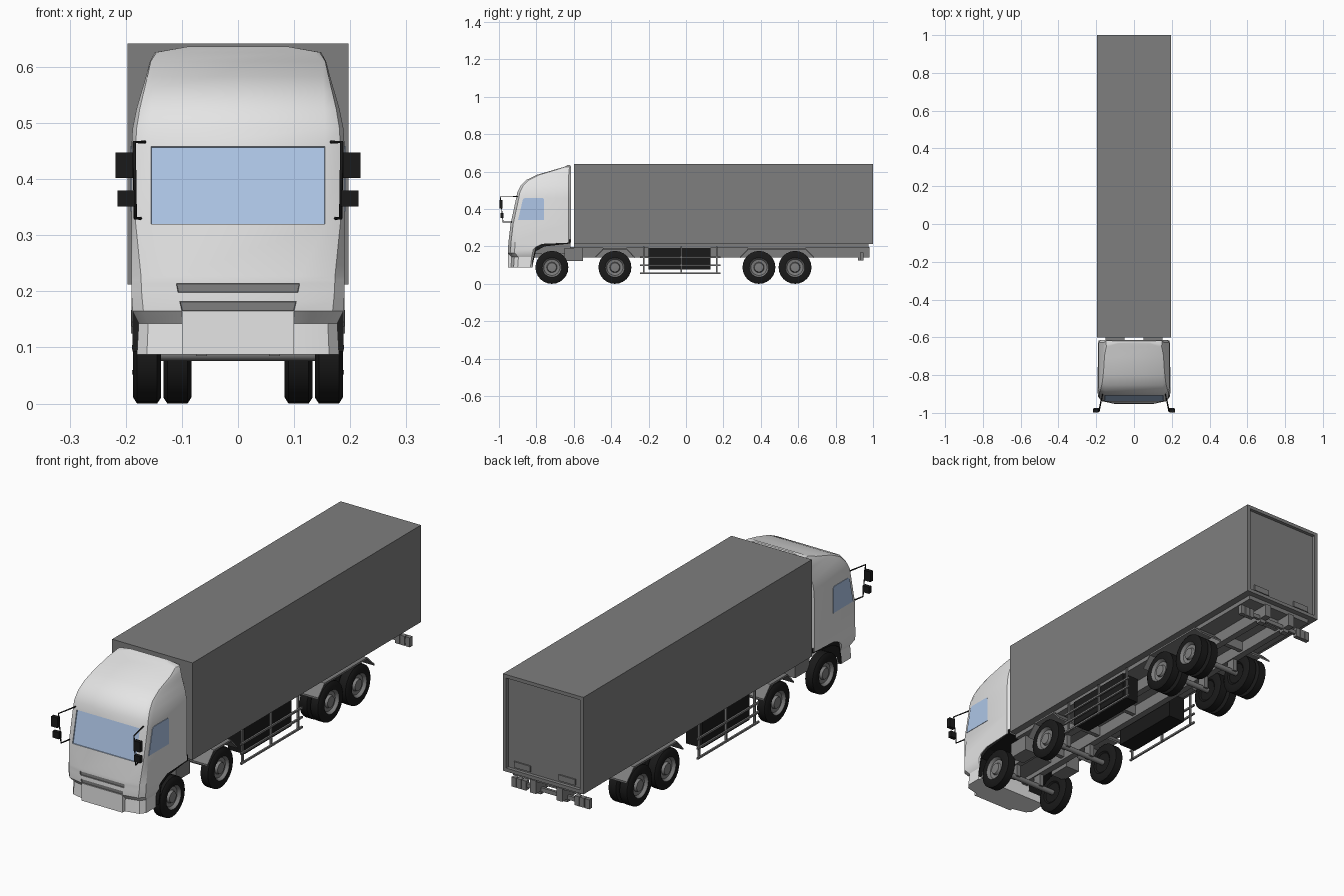
import bpy, bmesh, math
from mathutils import Vector

cube = bpy.data.objects.get("Cube")
if cube:
    bpy.data.objects.remove(cube)


def material(name, r, g, b):
    m = bpy.data.materials.new(name)
    m.use_nodes = True
    m.diffuse_color = (r, g, b, 1)
    bsdf = next(n for n in m.node_tree.nodes if n.type == 'BSDF_PRINCIPLED')
    bsdf.inputs["Base Color"].default_value = (r, g, b, 1)
    return m


PAINT = material("pale cab paint", .78, .78, .78)
GREY = material("trailer grey", .21, .21, .21)
BLACK = material("black rubber", .01, .01, .01)
GLASS = material("blue glass", .45, .6, .85)


def finish(name, bm, mats, mirror=False, smooth=0):
    me = bpy.data.meshes.new(name)
    bm.to_mesh(me)
    bm.free()
    ob = bpy.data.objects.new(name, me)
    bpy.context.collection.objects.link(ob)
    for m in mats:
        me.materials.append(m)
    if mirror:
        ob.modifiers.new("Mirror", 'MIRROR')
    if smooth:
        bpy.ops.object.select_all(action='DESELECT')
        ob.select_set(True)
        bpy.context.view_layer.objects.active = ob
        bpy.ops.object.shade_smooth_by_angle(angle=math.radians(smooth))
    return ob


def loft(rings, mat_rule=lambda i: 0):
    """Skin a list of equal closed rings and cap both ends."""
    bm = bmesh.new()
    rows = [[bm.verts.new(p) for p in ring] for ring in rings]
    n = len(rows[0])
    for i, (a, b) in enumerate(zip(rows, rows[1:])):
        for j in range(n):
            k = (j + 1) % n
            bm.faces.new((a[j], a[k], b[k], b[j])).material_index = mat_rule(i)
    bm.faces.new(rows[0]).material_index = mat_rule(0)
    bm.faces.new(rows[-1]).material_index = mat_rule(len(rows) - 2)
    bmesh.ops.recalc_face_normals(bm, faces=bm.faces)
    return bm


def box_mesh(x, y, z):
    return loft([[(x[0], v, z[0]), (x[1], v, z[0]), (x[1], v, z[1]), (x[0], v, z[1])] for v in y])


def box(name, x, y, z, mat, mirror=False):
    return finish(name, box_mesh(x, y, z), [mat], mirror)


def strip(name, x, path, t, mat):
    """Bent plate following a y-z path, on both sides."""
    rings = [[(x[0], y, z), (x[1], y, z), (x[1], y, z - t), (x[0], y, z - t)] for y, z in path]
    return finish(name, loft(rings), [mat], True)


# Cargo box with a recessed rear door
bm = box_mesh((-.197, .197), (-.6, 1), (.212, .642))
rear = [f for f in bm.faces if f.normal.y > .9]
bmesh.ops.inset_individual(bm, faces=rear, thickness=.022)
bmesh.ops.inset_individual(bm, faces=rear, thickness=.001, depth=-.014)
finish("cargo_box", bm, [GREY])
box("door_step", (.07, .15), (.98, .992), (.236, .262), GREY, True)

# Cab body: z, front y, back y, flat front half width, half width
layers = [
    (.087, -.936, -.82, .10, .18), (.143, -.932, -.813, .10, .177),
    (.165, -.952, -.808, .10, .188), (.182, -.952, -.806, .104, .189),
    (.198, -.951, -.79, .107, .19), (.214, -.95, -.755, .11, .19),
    (.22, -.95, -.615, .111, .19), (.227, -.949, -.615, .112, .19),
    (.32, -.938, -.615, .155, .19), (.458, -.908, -.615, .155, .19),
    (.49, -.902, -.615, .155, .188), (.525, -.884, -.615, .154, .181),
    (.556, -.853, -.615, .153, .172), (.583, -.797, -.615, .152, .164),
    (.61, -.705, -.615, .15, .157), (.626, -.65, -.616, .135, .148),
    (.636, -.632, -.62, .085, .09),
]
rings = []
for z, yf, yb, fw, w in layers:
    c = min(1, (yb - yf) / .1)
    half = [(fw, yf), (fw + .78 * (w - fw), yf + .014 * c), (w, yf + .036 * c),
            (w, yb - .012 * c), (w - .01 * c, yb)]
    rings.append([(x, y, z) for x, y in half] + [(-x, y, z) for x, y in reversed(half)])
bm = loft(rings)


def front_panels(lo, hi):
    return [f for f in bm.faces if f.normal.y < -.8 and abs(f.calc_center_median().x) < .01
            and lo < f.calc_center_median().z < hi]


# Windscreen and grille slots are sunk into the front panels
for index, panels in ((1, front_panels(.33, .45)), (2, front_panels(.166, .181) + front_panels(.199, .213))):
    for f in panels:
        f.material_index = index
    bmesh.ops.inset_individual(bm, faces=panels, thickness=.0015, depth=-.004)
finish("cab", bm, [PAINT, GLASS, GREY], smooth=28)

# Front bumper between the lamp recesses
box("front_bumper", (-.1, .1), (-.953, -.9), (.0875, .165), PAINT)

# Side windows
outline = [(-.898, .342), (-.872, .452), (-.862, .459), (-.765, .459), (-.758, .452), (-.758, .342)]
finish("side_window", loft([[(x, y, z) for y, z in outline] for x in (.187, .192)]), [GLASS], True)

# Wheel arch liner
strip("cab_arch_liner", (.09, .188), [(-.822, .115), (-.803, .197), (-.757, .222), (-.617, .238)], .022, BLACK)
box("cab_floor_frame", (-.09, .09), (-.9, -.617), (.16, .225), GREY)


# Wheels: lathed tyre and rim
def wheel(name, x, y):
    profile = [(-.02, .045), (-.025, .052), (-.025, .077), (-.018, .088), (.018, .088),
               (.025, .077), (.025, .052), (.022, .049), (.012, .043), (.01, .028),
               (.021, .024), (.022, .012)]
    n = 24
    rings = [[(x + dx, y + r * math.cos(math.tau * k / n), .088 + r * math.sin(math.tau * k / n))
              for k in range(n)] for dx, r in profile]
    finish(name, loft(rings, lambda i: int(i >= 6)), [BLACK, GREY], True, 35)


AXLES = {"front": -.717, "second": -.38, "third": .39, "rear": .583}
for label, y in AXLES.items():
    wheel(label + "_wheel", .162, y)
    if y > 0:
        wheel(label + "_inner_wheel", .108, y)
    bm = bmesh.new()
    bmesh.ops.create_cone(bm, cap_ends=True, segments=12, radius1=.012, radius2=.012, depth=.3)
    for v in bm.verts:
        v.co = Vector((v.co.z, v.co.x + y, v.co.y + .088))
    finish(label + "_axle", bm, [GREY], smooth=40)
    box(label + "_axle_hanger", (.055, .075), (y - .02, y + .02), (.085, .15), GREY, True)

# Chassis rails, subframe and cross members
box("chassis_rail", (.05, .08), (-.88, .98), (.14, .198), GREY, True)
box("subframe", (-.165, .165), (-.6, .975), (.193, .213), GREY)
box("coupling_block", (.08, .15), (-.65, -.55), (.122, .192), GREY, True)
for i in range(7):
    y = -.55 + i * .24
    box("cross_member", (-.05, .05), (y, y + .02), (.15, .195), GREY)

# Fenders
strip("second_fender", (.085, .19), [(-.485, .145), (-.44, .193), (-.32, .193), (-.275, .145)], .008, GREY)
strip("rear_fender", (.085, .19), [(.29, .145), (.335, .193), (.635, .193), (.685, .145)], .008, GREY)

# Black side tanks and guard rails
box("side_tank", (.09, .172), (-.2, .13), (.078, .193), BLACK, True)
for z in (.056, .1, .142):
    box("guard_rail", (.181, .189), (-.245, .185), (z - .004, z + .004), GREY, True)
for y in (-.225, -.025, .165):
    box("guard_post", (.175, .183), (y - .004, y + .004), (.054, .2), GREY, True)

# Rear underrun bar with lamp blocks
box("underrun_bar", (-.17, .17), (.932, .944), (.137, .155), GREY)
box("underrun_hanger", (.05, .08), (.92, .945), (.125, .17), GREY, True)
for x in (.13, .155, .18):
    box("lamp_block", (x - .011, x + .011), (.93, .95), (.125, .167), GREY, True)

# Mirror arms and heads
for side, s in (("left", 1), ("right", -1)):
    cu = bpy.data.curves.new(side + "_mirror_arm", 'CURVE')
    cu.dimensions = '3D'
    cu.bevel_depth = .003
    cu.bevel_resolution = 1
    path = [(.166, -.9, .466), (.185, -.993, .466), (.183, -.978, .33), (.174, -.93, .33)]
    sp = cu.splines.new('POLY')
    sp.points.add(len(path) - 1)
    for p, (x, y, z) in zip(sp.points, path):
        p.co = (s * x, y, z, 1)
    cu.materials.append(BLACK)
    bpy.context.collection.objects.link(bpy.data.objects.new(side + "_mirror_arm", cu))
box("upper_mirror", (.187, .218), (-.998, -.98), (.402, .447), BLACK, True)
box("lower_mirror", (.184, .215), (-.992, -.975), (.351, .38), BLACK, True)
